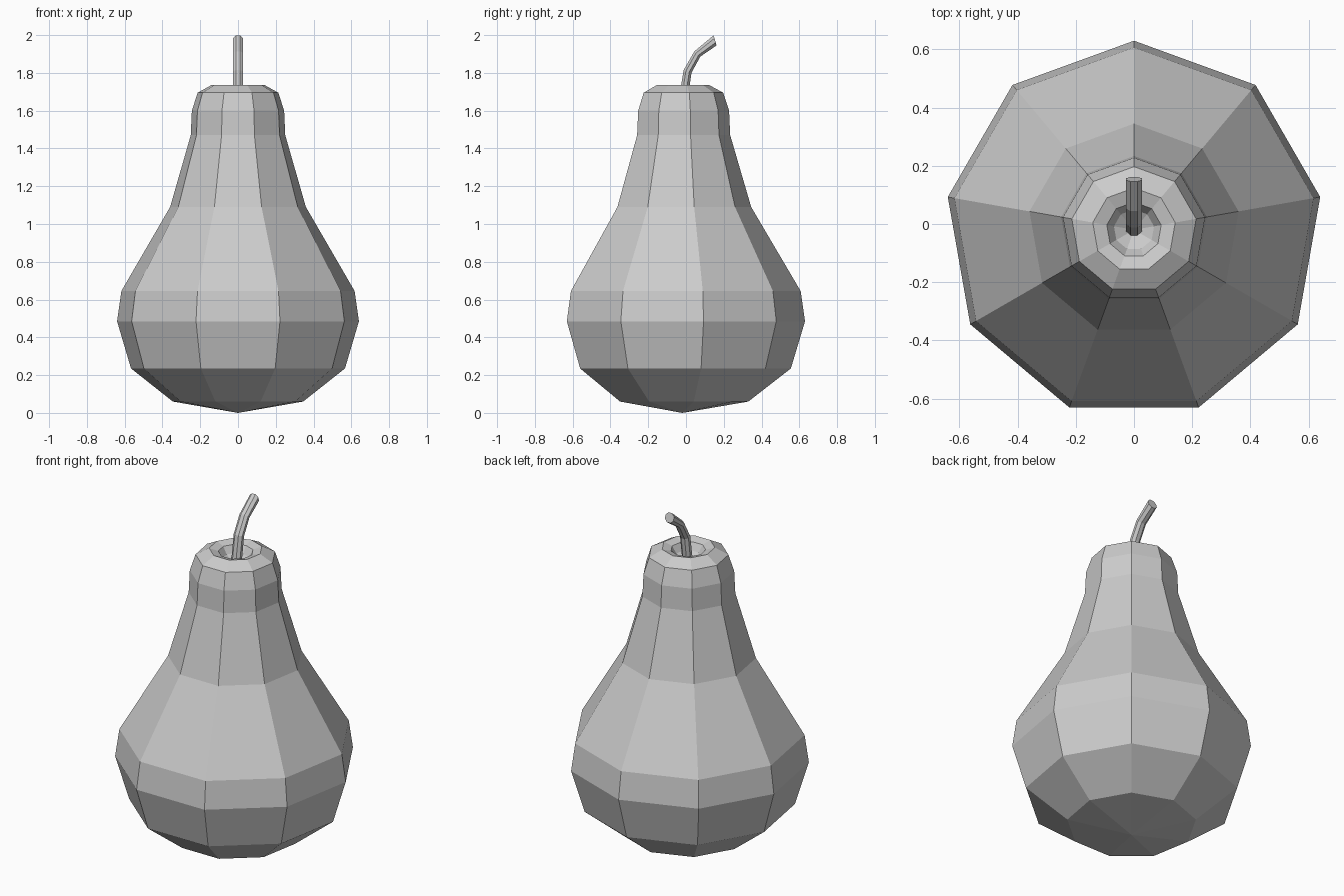
import bpy, bmesh, math
from mathutils import Vector

cube = bpy.data.objects.get("Cube")
if cube:
    bpy.data.objects.remove(cube)

SIDES = 9
CENTRE_Y = -0.02

grey = bpy.data.materials.new("light_grey")
grey.use_nodes = True
grey.diffuse_color = (0.6, 0.6, 0.6, 1)
grey.node_tree.nodes["Principled BSDF"].inputs["Base Color"].default_value = grey.diffuse_color


def finish(bm, name):
    bmesh.ops.recalc_face_normals(bm, faces=bm.faces)
    mesh = bpy.data.meshes.new(name)
    bm.to_mesh(mesh)
    bm.free()
    mesh.materials.append(grey)
    obj = bpy.data.objects.new(name, mesh)
    bpy.context.collection.objects.link(obj)
    return obj


def bridge(bm, low, high):
    n = len(low)
    for i in range(n):
        j = (i + 1) % n
        bm.faces.new((low[i], low[j], high[j], high[i]))


def fan(bm, ring, tip):
    for i in range(len(ring)):
        bm.faces.new((ring[i], ring[(i + 1) % len(ring)], tip))


# Fruit body: faceted rings, with a point below and a dimple on top
profile = [(0.35, 0.06), (0.575, 0.235), (0.65, 0.485), (0.627, 0.645),
           (0.365, 1.09), (0.254, 1.47), (0.248, 1.60), (0.217, 1.695),
           (0.144, 1.735), (0.095, 1.72), (0.07, 1.68)]
bm = bmesh.new()
rings = []
for radius, z in profile:
    ring = []
    for i in range(SIDES):
        a = math.pi / 2 + math.tau * i / SIDES
        ring.append(bm.verts.new((radius * math.cos(a), CENTRE_Y + radius * math.sin(a), z)))
    rings.append(ring)
for low, high in zip(rings, rings[1:]):
    bridge(bm, low, high)
fan(bm, rings[0], bm.verts.new((0, CENTRE_Y, 0)))
fan(bm, rings[-1], bm.verts.new((0, CENTRE_Y, 1.64)))
finish(bm, "fruit_body")

# Stem: eight-sided tube bending backwards, given as (y, z, depth radius)
path = [(-0.02, 1.62, 0.024), (0.008, 1.807, 0.022), (0.06, 1.90, 0.021), (0.154, 1.972, 0.028)]
points = [Vector((0, y, z)) for y, z, r in path]
bm = bmesh.new()
rings = []
for k, p in enumerate(points):
    before = (p - points[k - 1]).normalized() if k else Vector()
    after = (points[k + 1] - p).normalized() if k + 1 < len(points) else Vector()
    along = (before + after).normalized()
    if k + 1 == len(points):
        along = Vector((0, 0.96, 0.28))
    across = along.cross(Vector((1, 0, 0)))
    ring = []
    for i in range(8):
        a = math.tau * (i + 0.5) / 8
        side = Vector((0.03 * math.cos(a), 0, 0))
        ring.append(bm.verts.new(p + side + across * path[k][2] * 1.08 * math.sin(a)))
    rings.append(ring)
for low, high in zip(rings, rings[1:]):
    bridge(bm, low, high)
bm.faces.new(rings[0])
bm.faces.new(rings[-1])
finish(bm, "stem")
